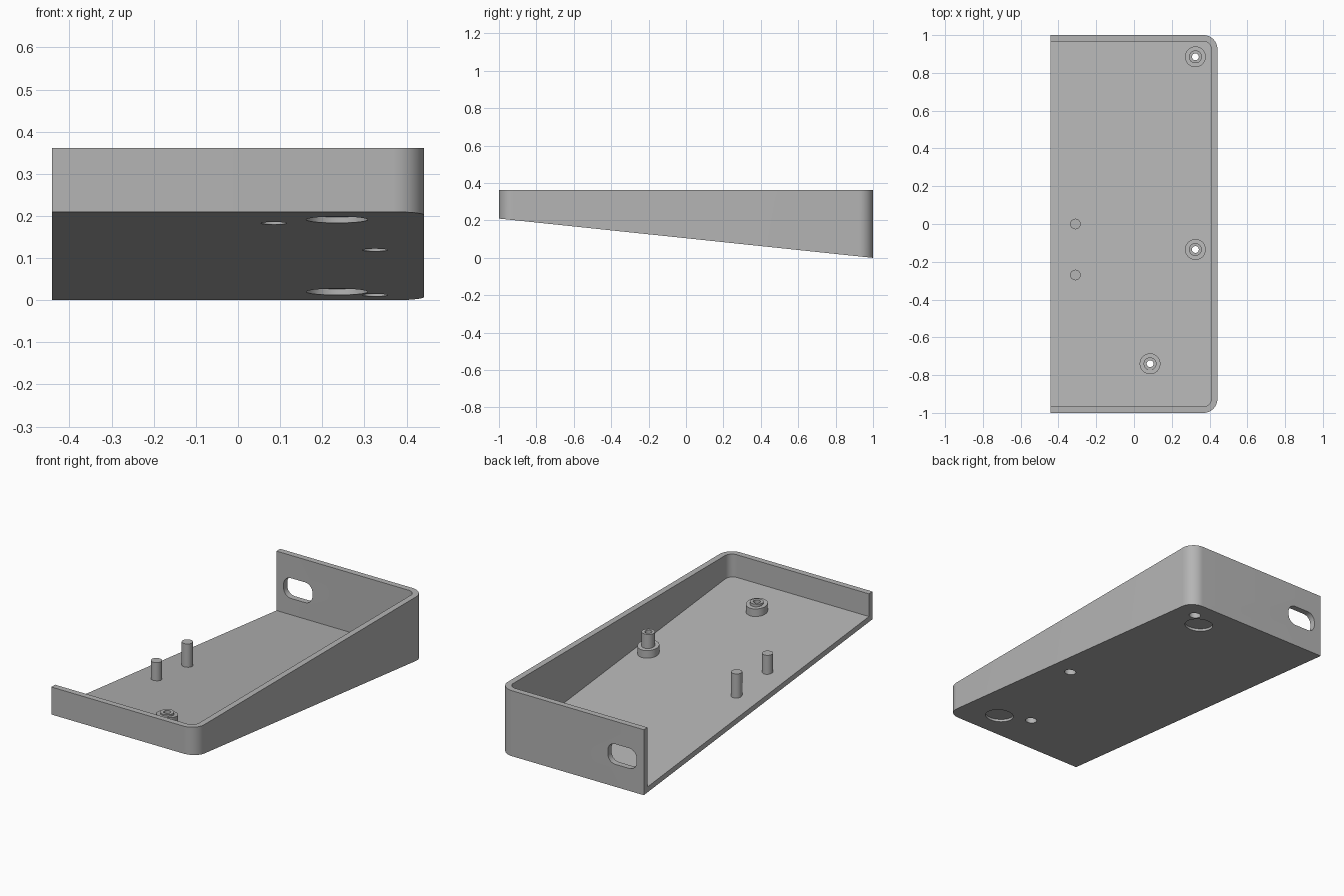
import bpy, bmesh, math
from mathutils import Vector

cube = bpy.data.objects.get("Cube")
if cube:
    bpy.data.objects.remove(cube, do_unlink=True)

HALF_W, HEIGHT, WALL, FLOOR = 0.442, 0.362, 0.033, 0.03
RADIUS = 0.075
SLOPE = 0.105
POST_TOP = 0.266

grey = bpy.data.materials.new("plain_grey")
grey.use_nodes = True
colour = (0.46, 0.46, 0.46, 1)
grey.diffuse_color = colour
grey.node_tree.nodes["Principled BSDF"].inputs["Base Color"].default_value = colour


def under(y):
    """Height of the sloping underside."""
    return SLOPE * (1 - y)


def make(name, bm):
    bmesh.ops.recalc_face_normals(bm, faces=bm.faces)
    mesh = bpy.data.meshes.new(name)
    bm.to_mesh(mesh)
    bm.free()
    mesh.materials.append(grey)
    ob = bpy.data.objects.new(name, mesh)
    bpy.context.collection.objects.link(ob)
    return ob


def prism(name, outline, low, high):
    """Solid between two height functions of y over a plan outline."""
    bm = bmesh.new()
    bottom = [bm.verts.new((x, y, low(y))) for x, y in outline]
    top = [bm.verts.new((x, y, high(y))) for x, y in outline]
    bm.faces.new(bottom[::-1])
    bm.faces.new(top)
    n = len(outline)
    for i in range(n):
        j = (i + 1) % n
        bm.faces.new((bottom[i], bottom[j], top[j], top[i]))
    return make(name, bm)


def circle(x, y, r, n=48):
    return [(x + r * math.cos(math.tau * i / n), y + r * math.sin(math.tau * i / n))
            for i in range(n)]


def tray_outline(left, right, half_y, r, n=12):
    """Rectangle with two rounded corners on the +x side."""
    pts = [(left, -half_y)]
    for sign, start in ((-1, -90), (1, 0)):
        for i in range(n + 1):
            a = math.radians(start + 90 * i / n)
            pts.append((right - r + r * math.cos(a),
                        sign * (half_y - r) + r * math.sin(a)))
    return pts + [(left, half_y)]


def flat(z):
    return lambda y: z


def boolean(target, other, operation="DIFFERENCE"):
    mod = target.modifiers.new(operation.lower(), "BOOLEAN")
    mod.operation, mod.solver, mod.object = operation, "EXACT", other
    bpy.context.view_layer.objects.active = target
    bpy.ops.object.modifier_apply(modifier=mod.name)
    bpy.data.objects.remove(other, do_unlink=True)


# Sloping tray, hollowed and open along the -x side
tray = prism("tray", tray_outline(-HALF_W, HALF_W, 1, RADIUS), under, flat(HEIGHT))
boolean(tray, prism("hollow", tray_outline(-1, HALF_W - WALL, 1 - WALL, RADIUS - WALL),
                    lambda y: under(y) + FLOOR, flat(1)))

# Shallow round recesses for the feet
for y in (-0.82, 0.81):
    boolean(tray, prism("foot_recess", circle(0.235, y, 0.073),
                        lambda v: under(v) - 0.1, lambda v: under(v) + 0.014))

# Rounded slot through the back wall
bm = bmesh.new()
slot = []
for k, (sx, sz) in enumerate(((1, 1), (-1, 1), (-1, -1), (1, -1))):
    for i in range(9):
        a = math.radians(90 * k + 90 * i / 8)
        slot.append((-0.31 + sx * 0.043 + 0.045 * math.cos(a),
                     0.18 + sz * 0.011 + 0.045 * math.sin(a)))
face = bm.faces.new([bm.verts.new((x, 0.9, z)) for x, z in slot])
extruded = bmesh.ops.extrude_face_region(bm, geom=[face])["geom"]
bmesh.ops.translate(bm, vec=Vector((0, 0.2, 0)),
                    verts=[v for v in extruded if isinstance(v, bmesh.types.BMVert)])
boolean(tray, make("slot_cutter", bm))

# Screw standoffs: wide collar, narrow pin, through hole and counterbore
screws = {"front": (0.085, -0.74), "middle": (0.325, -0.135), "back": (0.325, 0.885)}
for name, (x, y) in screws.items():
    boolean(tray, prism("hole", circle(x, y, 0.03), flat(-1), flat(1)))
    post = prism(name + "_standoff", circle(x, y, 0.055),
                 lambda v: under(v) + FLOOR - 0.004, lambda v: under(v) + FLOOR + 0.042)
    boolean(post, prism("pin", circle(x, y, 0.034),
                        lambda v: under(v) + FLOOR + 0.01, flat(POST_TOP)), "UNION")
    boolean(post, prism("bore", circle(x, y, 0.018), flat(-1), flat(1)))
    boolean(post, prism("counterbore", circle(x, y, 0.03), flat(-1),
                        lambda v: under(v) + FLOOR + 0.02))

# Plain locating pegs
for name, y in (("front", -0.27), ("back", 0.0)):
    prism(name + "_peg", circle(-0.31, y, 0.028),
          lambda v: under(v) + FLOOR - 0.01, flat(POST_TOP))

# Smooth the curved walls while keeping edges crisp
for ob in bpy.context.scene.objects:
    if ob.type == "MESH" and grey.name in ob.data.materials:
        bpy.ops.object.select_all(action="DESELECT")
        ob.select_set(True)
        bpy.context.view_layer.objects.active = ob
        bpy.ops.object.shade_smooth_by_angle(angle=math.radians(30))
